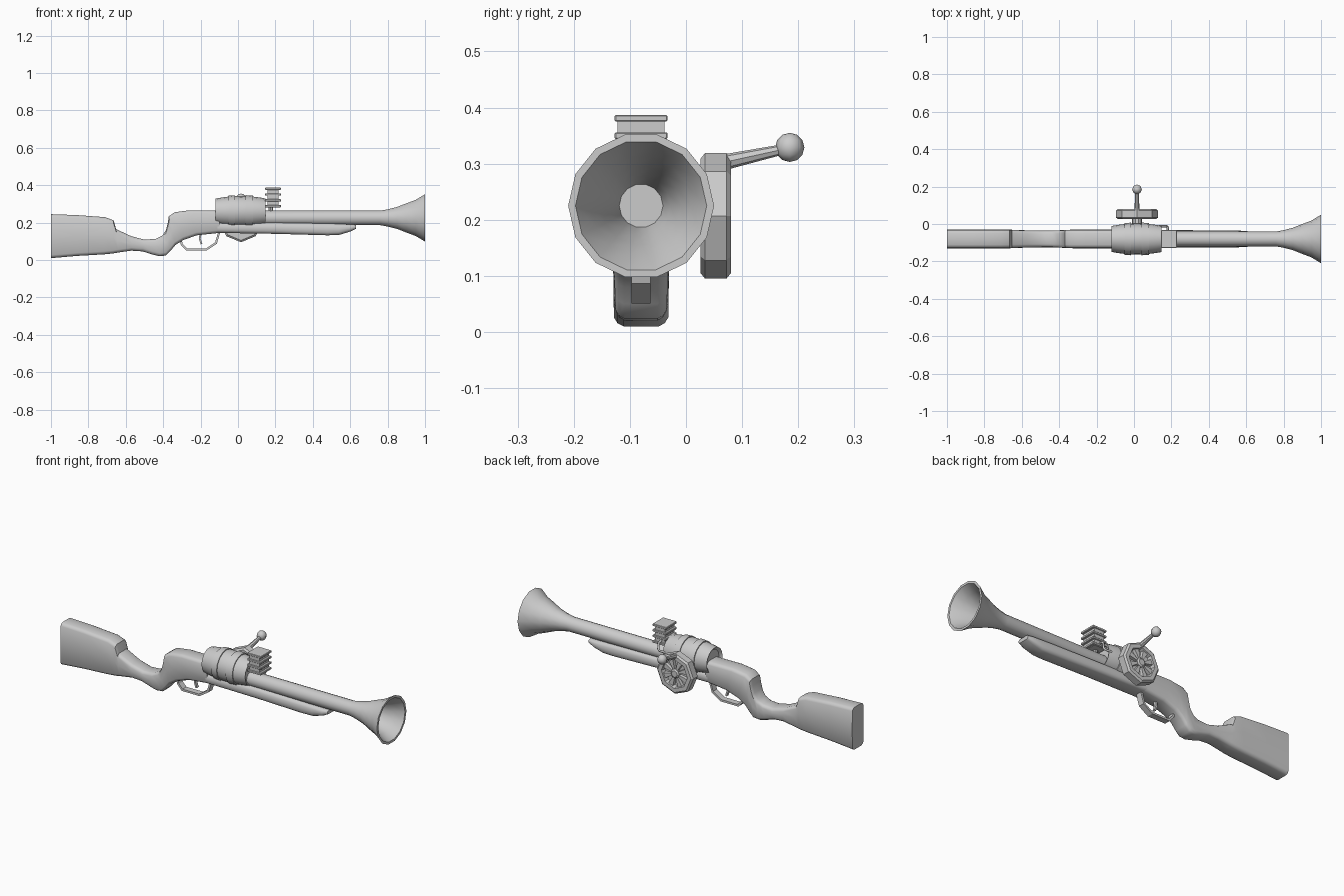
import bpy, bmesh, math
from mathutils import Vector

if "Cube" in bpy.data.objects:
    bpy.data.objects.remove(bpy.data.objects["Cube"])

Y0 = -0.08      # centre plane of the gun
BZ = 0.225      # barrel axis height


def finish(name, bm, smooth=35):
    bmesh.ops.remove_doubles(bm, verts=bm.verts, dist=1e-5)
    bmesh.ops.recalc_face_normals(bm, faces=bm.faces)
    me = bpy.data.meshes.new(name)
    bm.to_mesh(me)
    bm.free()
    ob = bpy.data.objects.new(name, me)
    bpy.context.collection.objects.link(ob)
    bpy.ops.object.select_all(action='DESELECT')
    bpy.context.view_layer.objects.active = ob
    ob.select_set(True)
    if smooth:
        bpy.ops.object.shade_smooth_by_angle(angle=math.radians(smooth))
    return ob


def loft(name, rings, smooth=35):
    """Skin a list of closed rings and cap both ends."""
    bm = bmesh.new()
    vs = [[bm.verts.new(p) for p in r] for r in rings]
    n = len(vs[0])
    for a, b in zip(vs, vs[1:]):
        for i in range(n):
            bm.faces.new((a[i], a[(i + 1) % n], b[(i + 1) % n], b[i]))
    bm.faces.new(vs[0])
    bm.faces.new(vs[-1])
    return finish(name, bm, smooth)


def lathe(name, profile, origin, axis='x', n=16, smooth=35):
    """Turn (position along axis, radius) pairs about the x or y axis."""
    o = Vector(origin)
    rings = []
    for t, r in profile:
        ring = []
        for i in range(n):
            a = 2 * math.pi * i / n
            c, s = r * math.cos(a), r * math.sin(a)
            ring.append(o + (Vector((t, c, s)) if axis == 'x' else Vector((s, t, c))))
        rings.append(ring)
    return loft(name, rings, smooth)


def rod(name, a, b, r1, r2, n=8):
    a, b = Vector(a), Vector(b)
    q = (b - a).to_track_quat('Z', 'Y')
    ang = [2 * math.pi * i / n for i in range(n)]
    return loft(name, [[p + q @ Vector((r * math.cos(t), r * math.sin(t), 0)) for t in ang]
                       for p, r in ((a, r1), (b, r2))])


def box(name, centre, size, bevel=0.0):
    bm = bmesh.new()
    bmesh.ops.create_cube(bm, size=1)
    bmesh.ops.scale(bm, vec=size, verts=bm.verts)
    bmesh.ops.translate(bm, vec=centre, verts=bm.verts)
    if bevel:
        bmesh.ops.bevel(bm, geom=bm.edges[:], offset=bevel, segments=1, affect='EDGES')
    return finish(name, bm, 0)


def stock_ring(xt, zt, xb, zb, w):
    """Rounded section between a top point and a bottom point."""
    top, bot = Vector((xt, 0, zt)), Vector((xb, 0, zb))
    h = (top - bot).length
    c = min(0.016, h * 0.25) / h
    half = [(0, .62), (c * .35, .84), (c, .97), (.5, 1), (1 - c, .97), (1 - c * .35, .84), (1, .62)]
    pts = [(t, s * w) for t, s in half] + [(t, -s * w) for t, s in reversed(half)]
    return [bot.lerp(top, t) + Vector((0, Y0 + y, 0)) for t, y in pts]


# Wooden stock: top x, top z, bottom x, bottom z, half width
stock = [(-1, .245, -1, .01, .05), (-.86, .24, -.86, .022, .05), (-.71, .229, -.72, .03, .05),
         (-.665, .212, -.67, .035, .05), (-.652, .165, -.64, .04, .049), (-.57, .127, -.57, .05, .046),
         (-.5, .109, -.51, .046, .045), (-.44, .113, -.46, .03, .045), (-.405, .13, -.42, .02, .046),
         (-.385, .16, -.385, .024, .047), (-.375, .2, -.36, .05, .048), (-.37, .233, -.335, .08, .049),
         (-.34, .255, -.29, .108, .05), (-.26, .266, -.22, .132, .05), (-.1, .265, -.1, .145, .05)]
loft('stock', [stock_ring(*s) for s in stock], 40)
fore = [(-.11, .2, -.11, .145, .05), (.2, .2, .2, .14, .047), (.48, .195, .48, .132, .046),
        (.54, .193, .54, .134, .045), (.6, .19, .6, .152, .043), (.63, .188, .63, .167, .036)]
loft('fore_end', [stock_ring(*s) for s in fore], 40)

# Barrel with flared, hollow mouth
flare = [(.76, .040), (.8, .047), (.85, .060), (.9, .080), (.95, .099), (1, .130)]
inner = [(1, .117), (.95, .089), (.9, .071), (.85, .052), (.78, .039)]
lathe('barrel', [(-.13, .040)] + flare + inner, (0, Y0, BZ), n=14)

# Keg with raised hoops
def keg_r(x):
    return .083 - .75 * (x - .015) ** 2

KEG = (0, Y0, .259)
xs = [-.12, -.085, -.05, -.015, .015, .04, .08, .115, .148]
lathe('keg', [(-.108, .055), (-.112, .06)] + [(x, keg_r(x)) for x in xs]
      + [(.142, .058), (.136, .055)], KEG)
for i, (a, b) in enumerate([(-.05, -.015), (.04, .08)]):
    lathe(f'keg_hoop_{i}', [(a, keg_r(a) - .01), (a, keg_r(a) + .005),
                            (b, keg_r(b) + .005), (b, keg_r(b) - .01)], KEG)

# Cooling fin stack ahead of the keg
FX = .187
box('fin_core', (FX, Y0, .33), (.06, .084, .1))
for i in range(4):
    box(f'fin_{i}', (FX, Y0, .288 + i * .031), (.085, .094, .012), .002)
rod('fin_post', (.175, Y0, .25), (.175, Y0, .29), .012, .012)

# Feed pipe from keg to fins
cu = bpy.data.curves.new('feed_pipe', 'CURVE')
cu.dimensions = '3D'
cu.bevel_depth = .006
cu.bevel_resolution = 1
cu.use_fill_caps = True
sp = cu.splines.new('POLY')
path = [(.13, -.012, .26), (.172, -.012, .26), (.18, -.014, .268), (.18, -.018, .3), (.18, -.045, .305)]
sp.points.add(len(path) - 1)
for p, co in zip(sp.points, path):
    p.co = (*co, 1)
bpy.context.collection.objects.link(bpy.data.objects.new('feed_pipe', cu))

# Octagonal crank wheel with recessed face, hub and spokes
WX, WZ = .016, .207
lathe('crank_wheel', [(.026, .03), (.026, .102), (.034, .112), (.072, .112), (.08, .102),
                      (.08, .08), (.056, .074), (.056, .01)], (WX, 0, WZ), 'y', 8, 0)
lathe('wheel_hub', [(.05, .026), (.074, .026), (.08, .018)], (WX, 0, WZ), 'y', 8, 0)
for i in range(8):
    a = math.pi / 4 * (i + .5)
    d = Vector((math.sin(a), 0, math.cos(a)))
    t = Vector((math.cos(a), 0, -math.sin(a)))
    rings = []
    for r, w in ((.02, .006), (.078, .019)):
        c = Vector((WX, 0, WZ)) + d * r
        rings.append([c + t * s * w + Vector((0, y, 0))
                      for s, y in ((-1, .05), (1, .05), (.8, .072), (-.8, .072))])
    loft(f'wheel_spoke_{i}', rings, 0)
rod('wheel_axle', (WX, -.06, .225), (WX, .03, .215), .028, .028, 10)

# Crank arm and knob
rod('crank_arm', (WX, .07, .303), (WX, .175, .326), .014, .009)
bm = bmesh.new()
bmesh.ops.create_uvsphere(bm, u_segments=8, v_segments=6, radius=.026)
bmesh.ops.translate(bm, vec=(WX, .185, .329), verts=bm.verts)
finish('crank_knob', bm, 50)

# Trigger guard strip and trigger
def strip(name, pts, half, thick):
    bm = bmesh.new()
    vs = [[bm.verts.new((x, Y0 + s * half, z)) for s in (-1, 1)] for x, z in pts]
    for a, b in zip(vs, vs[1:]):
        bm.faces.new((a[0], a[1], b[1], b[0]))
    ob = finish(name, bm, 0)
    m = ob.modifiers.new('thickness', 'SOLIDIFY')
    m.thickness = thick
    m.offset = 0
    m.use_even_offset = True

strip('trigger_guard', [(-.31, .115), (-.3, .083), (-.275, .056), (-.17, .056), (-.118, .09),
                        (-.1, .15)], .017, .011)
strip('trigger', [(-.2, .14), (-.205, .115), (-.195, .085)], .008, .01)
